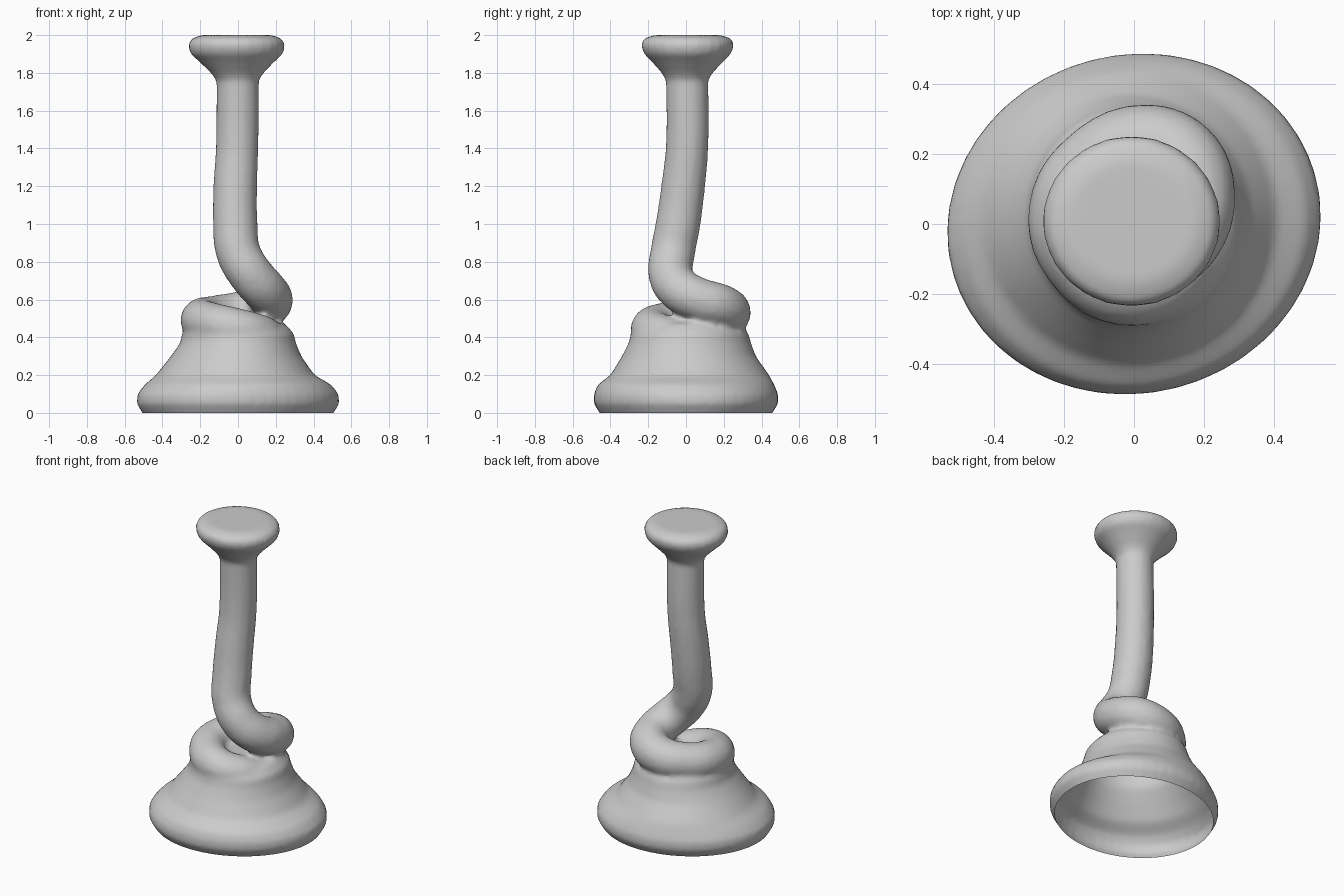
import bpy, bmesh, math

if "Cube" in bpy.data.objects:
    bpy.data.objects.remove(bpy.data.objects["Cube"], do_unlink=True)

clay = bpy.data.materials.new("grey_clay")
clay.use_nodes = True
GREY = (0.6, 0.6, 0.6, 1)
clay.diffuse_color = GREY
clay.node_tree.nodes["Principled BSDF"].inputs["Base Color"].default_value = GREY


def lathe(name, rings, tilt=0, sides=48):
    """Closed body from elliptical rings of (z, centre x, centre y, radius x, radius y)."""
    bm = bmesh.new()
    loops = []
    for z, cx, cy, rx, ry in rings:
        loop = []
        for i in range(sides):
            a = 2 * math.pi * i / sides
            u, v = rx * math.cos(a), ry * math.sin(a)
            loop.append(bm.verts.new((cx + u * math.cos(tilt) - v * math.sin(tilt),
                                      cy + u * math.sin(tilt) + v * math.cos(tilt), z)))
        loops.append(loop)
    for low, high in zip(loops, loops[1:]):
        for i in range(sides):
            j = (i + 1) % sides
            bm.faces.new((low[i], low[j], high[j], high[i]))
    bm.faces.new(loops[0][::-1])
    bm.faces.new(loops[-1])
    mesh = bpy.data.meshes.new(name)
    bm.to_mesh(mesh)
    bm.free()
    ob = bpy.data.objects.new(name, mesh)
    bpy.context.collection.objects.link(ob)
    return ob


def tube(name, points, radius):
    """Round tube through points of (x, y, z, radius scale)."""
    curve = bpy.data.curves.new(name, "CURVE")
    curve.dimensions = "3D"
    curve.bevel_depth = radius
    curve.bevel_resolution = 6
    curve.use_fill_caps = True
    spline = curve.splines.new("BEZIER")
    spline.bezier_points.add(len(points) - 1)
    for p, (x, y, z, r) in zip(spline.bezier_points, points):
        p.co = (x, y, z)
        p.radius = r
        p.handle_left_type = p.handle_right_type = "AUTO"
    ob = bpy.data.objects.new(name, curve)
    bpy.context.collection.objects.link(ob)
    return ob


# Flared bell, run a little below the ground so the rim can be trimmed clean
bell = lathe("bell_with_coiled_stem", [
    (-0.06, 0, 0, 0.46, 0.41), (0, 0, 0, 0.51, 0.455), (0.05, 0, 0, 0.54, 0.485),
    (0.1, 0, 0, 0.535, 0.485), (0.15, 0, 0, 0.495, 0.465), (0.2, -0.015, 0.02, 0.42, 0.42),
    (0.3, -0.01, 0.015, 0.345, 0.355), (0.37, 0, 0.02, 0.305, 0.325),
    (0.42, 0, 0.02, 0.295, 0.312), (0.47, -0.01, 0.02, 0.26, 0.27),
    (0.5, -0.02, 0.02, 0.16, 0.16)], tilt=math.radians(14))

# Stem, bending into one descending turn that sinks into the bell
stem = tube("stem", [
    (0, 0.005, 1.85, 1), (-0.005, 0.005, 1.4, 1), (-0.014, -0.015, 1.2, 1.03),
    (-0.014, -0.042, 1.0, 1.05), (0.002, -0.07, 0.85, 1.05), (0.07, -0.08, 0.73, 1.05),
    (0.14, -0.03, 0.65, 1.05), (0.175, 0.07, 0.6, 1.02), (0.14, 0.18, 0.565, 1.05),
    (0.03, 0.225, 0.53, 1.05), (-0.11, 0.17, 0.51, 1), (-0.19, 0.04, 0.495, 1),
    (-0.15, -0.1, 0.475, 1), (-0.02, -0.18, 0.445, 1), (0.11, -0.13, 0.41, 1),
    (0.17, 0, 0.38, 0.9)], 0.113)

# Wide flat knob at the top
knob = lathe("knob", [
    (1.75, -0.002, 0.005, 0.105, 0.105), (1.8, -0.004, 0.006, 0.14, 0.135),
    (1.86, -0.006, 0.008, 0.2, 0.19), (1.9, -0.007, 0.008, 0.245, 0.23),
    (1.945, -0.007, 0.008, 0.258, 0.248), (1.98, -0.007, 0.008, 0.242, 0.235),
    (2.0, -0.007, 0.008, 0.19, 0.18)], sides=24)

# Join and blend the parts into one soft skin
bpy.ops.object.select_all(action="DESELECT")
stem.select_set(True)
bpy.context.view_layer.objects.active = stem
bpy.ops.object.convert(target="MESH")
for part in (bell, stem, knob):
    part.select_set(True)
bpy.context.view_layer.objects.active = bell
bpy.ops.object.join()

remesh = bell.modifiers.new("skin", "REMESH")
remesh.mode = "VOXEL"
remesh.voxel_size = 0.016
soften = bell.modifiers.new("soften", "SMOOTH")
soften.factor = 0.5
soften.iterations = 5
for name in ("skin", "soften"):
    bpy.ops.object.modifier_apply(modifier=name)

# Trim the underside flat, leaving the bell open and hollow
bm = bmesh.new()
bm.from_mesh(bell.data)
bmesh.ops.bisect_plane(bm, geom=bm.verts[:] + bm.edges[:] + bm.faces[:],
                       plane_co=(0, 0, 0), plane_no=(0, 0, -1), clear_outer=True)
bm.to_mesh(bell.data)
bm.free()

bell.data.materials.clear()
bell.data.materials.append(clay)
bpy.ops.object.shade_smooth_by_angle(angle=math.radians(60))
